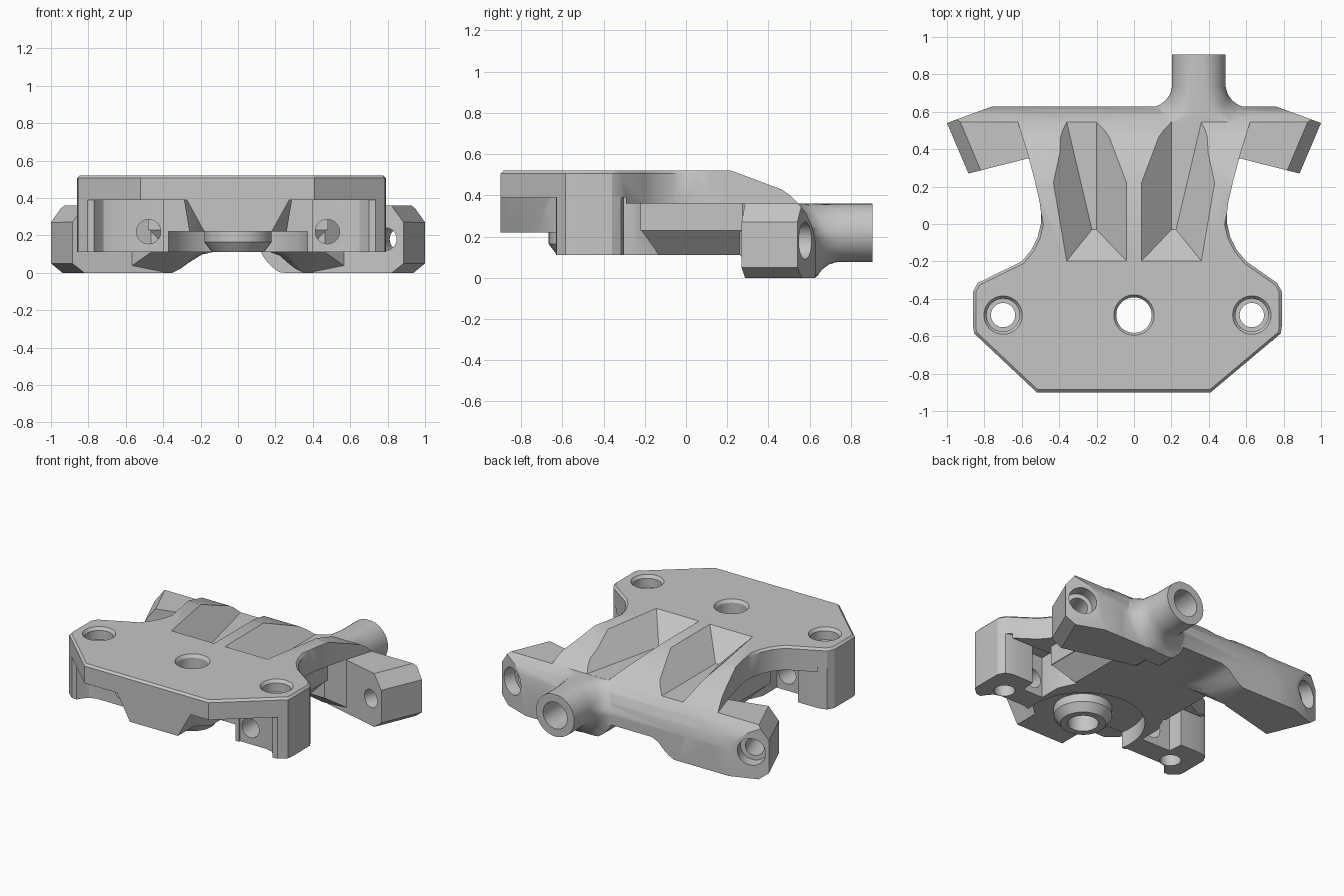
import bpy, bmesh, math
from mathutils import Vector, Matrix

cube = bpy.data.objects.get("Cube")
if cube:
    bpy.data.objects.remove(cube, do_unlink=True)

grey = bpy.data.materials.new("plain_grey")
grey.use_nodes = True
COL = (0.56, 0.56, 0.56, 1)
grey.diffuse_color = COL
grey.node_tree.nodes["Principled BSDF"].inputs["Base Color"].default_value = COL


def make(name, bm):
    bmesh.ops.recalc_face_normals(bm, faces=bm.faces)
    me = bpy.data.meshes.new(name)
    bm.to_mesh(me)
    bm.free()
    me.materials.append(grey)
    ob = bpy.data.objects.new(name, me)
    bpy.context.scene.collection.objects.link(ob)
    return ob


def loft(rings):
    """Solid through matching rings of 3D points, capped at both ends."""
    bm = bmesh.new()
    vs = [[bm.verts.new(p) for p in r] for r in rings]
    n = len(vs[0])
    for a, b in zip(vs, vs[1:]):
        for i in range(n):
            bm.faces.new((a[i], a[(i + 1) % n], b[(i + 1) % n], b[i]))
    bm.faces.new(vs[0])
    bm.faces.new(vs[-1])
    bmesh.ops.recalc_face_normals(bm, faces=bm.faces)
    return bm


def prism(low, z0, z1, high=None):
    high = high or low
    return loft([[(x, y, z0) for x, y in low], [(x, y, z1) for x, y in high]])


def lathe(profile, origin, axis, n=40):
    """Turned solid from (radius, distance) pairs along an axis."""
    rot = Vector(axis).to_track_quat('Z', 'Y').to_matrix().to_4x4()
    m = Matrix.Translation(origin) @ rot
    return loft([[m @ Vector((r * math.cos(2 * math.pi * i / n),
                              r * math.sin(2 * math.pi * i / n), d))
                  for i in range(n)] for r, d in profile])


def chop(bm, co, no):
    """Slice away the side the normal points to and cap the cut."""
    res = bmesh.ops.bisect_plane(bm, geom=bm.verts[:] + bm.edges[:] + bm.faces[:],
                                 plane_co=co, plane_no=no, clear_outer=True)
    edges = [e for e in res['geom_cut'] if isinstance(e, bmesh.types.BMEdge)]
    bmesh.ops.holes_fill(bm, edges=[e for e in edges if e.is_boundary], sides=0)


# Rear profile (y, z): sloping top rolling over into the vertical back
BACK = [(0.22, 0.52), (0.465, 0.428), (0.505, 0.40), (0.545, 0.36), (0.585, 0.308), (0.612, 0.25),
        (0.628, 0.18)]


def round_back(bm):
    for (y0, z0), (y1, z1) in zip(BACK, BACK[1:]):
        chop(bm, (0, y0, z0), (0, z0 - z1, y1 - y0))


def mirror_pts(pts, s, shift=0):
    return [(s * x + shift, y) for x, y in pts]


# Top plate with narrowing waist, chamfered rim and sloping rear
right = [(0.41, -0.90), (0.785, -0.585), (0.79, -0.55), (0.79, -0.36), (0.765, -0.315), (0.60, -0.20),
         (0.55, -0.14), (0.515, -0.07), (0.498, 0.0), (0.497, 0.06), (0.505, 0.12), (0.53, 0.23),
         (0.57, 0.38), (0.62, 0.54), (0.62, 0.628)]
left = [(-x - (0.07 if y < -0.25 and x > 0.7 else 0), y) for x, y in right]
left[0] = (-0.52, -0.90)
bm = prism(right + left[::-1], 0.36, 0.52)
rim = [e for e in bm.edges if all(v.co.z > 0.51 and v.co.y < 0.1 for v in e.verts)]
bmesh.ops.bevel(bm, geom=rim, offset=0.014, segments=1, affect='EDGES')
round_back(bm)
body = make("bracket_body", bm)

# The plate is thinner at the front
thin = ("front_underside", prism([(-1, -1), (1, -1), (1, -0.29), (-1, -0.29)], 0.2, 0.39))
adds, cuts = [], []

# Centre block and spine under the plate
block = [(0.40, -0.56), (0.40, -0.25), (0.33, -0.10)]
adds.append(("centre_block", prism(block + mirror_pts(block, -1)[::-1], 0.11, 0.40)))
spine = [(-0.48, -0.22), (0.48, -0.22), (0.48, 0.50), (-0.48, 0.50)]
spine_low = [(-0.36, -0.13), (0.36, -0.13), (0.36, 0.50), (-0.36, 0.50)]
adds.append(("spine", prism(spine, 0.23, 0.38)))
adds.append(("spine_underside", prism(spine_low, 0.11, 0.235, spine)))

# Front nose with slanting sides
low = [(0.18, -0.90), (0.18, -0.73), (0.26, -0.66), (0.26, -0.3)]
high = [(0.28, -0.90), (0.28, -0.82), (0.29, -0.66), (0.29, -0.3)]
adds.append(("front_nose", prism(low + mirror_pts(low, -1)[::-1], 0.22, 0.40,
                                 high + mirror_pts(high, -1)[::-1])))

# Rear beam with an arch between the arms
arch = [(0.62, 0.36), (0.62, 0.0), (0.35, 0.0), (0.31, 0.02), (0.27, 0.05), (0.23, 0.09), (0.18, 0.11)]
arch += mirror_pts(arch, -1)[::-1]
bm = loft([[(x * 0.75, 0.26, max(z, 0.11)) for x, z in arch], [(x, 0.40, z) for x, z in arch],
           [(x, 0.628, z) for x, z in arch]])
round_back(bm)
adds.append(("rear_beam", bm))

for s, shift, side in ((1, 0, "left"), (-1, -0.07, "right")):
    # Leg under each plate corner, with its thinner inner wall
    leg = [(0.25, -0.55), (0.60, -0.55), (0.65, -0.565), (0.68, -0.60), (0.70, -0.63), (0.735, -0.628),
           (0.785, -0.585), (0.79, -0.55), (0.79, -0.36), (0.765, -0.315), (0.715, -0.30), (0.56, -0.30),
           (0.55, -0.40), (0.25, -0.40)]
    adds.append((side + "_leg", prism(mirror_pts(leg, s, shift), 0.11, 0.395)))
    # Swept rear arm with chamfered tip
    arm = [(0.40, 0.628), (0.76, 0.628), (1.0, 0.54), (0.885, 0.27), (0.40, 0.393)]
    bm = prism(mirror_pts(arm, s), 0.0, 0.36)
    out = Vector((0.92 * s, -0.39, 0))
    tip = Vector((s, 0.54, 0))
    chop(bm, tip + Vector((0, 0, 0.27)), out + Vector((0, 0, 0.75)))
    chop(bm, tip + Vector((0, 0, 0.05)), out + Vector((0, 0, -1.3)))
    round_back(bm)
    adds.append((side + "_arm", bm))
    # Arm screw hole, counterbored from behind
    cuts.append(("arm_hole", lathe([(0.09, -0.2), (0.09, 0.28), (0.06, 0.28), (0.06, 0.7)],
                                   (s * 0.965, 0.765, 0.18), (-0.35 * s, -0.94, 0))))
    # Corner hole, widened at the top
    cuts.append(("corner_hole", lathe([(0.065, 0), (0.065, 0.44), (0.088, 0.44), (0.088, 0.50),
                                       (0.11, 0.53)], (0.63 if s > 0 else -0.70, -0.487, 0), (0, 0, 1))))
    # Horizontal hole through the leg wall
    cuts.append(("wall_hole", lathe([(0.065, 0), (0.065, 0.42)], (s * 0.478, -0.72, 0.22), (0, 1, 0))))
    # Tapered valley in the sloping top
    floor = [(0.20, -0.03), (0.225, -0.03), (0.42, 0.8), (0.20, 0.8)]
    brim = [(0.0, -0.24), (0.394, -0.24), (0.57, 0.8), (0.0, 0.8)]
    cuts.append(("valley", prism(mirror_pts(floor, s), 0.3605, 0.56, mirror_pts(brim, s))))

# Offset rear tube whose flared root follows the rounded back
bm = lathe([(0.25, 0.50), (0.25, 0.622), (0.212, 0.637), (0.18, 0.66), (0.155, 0.695), (0.143, 0.735),
            (0.143, 0.905)], (0.347, 0, 0.22), (0, 1, 0), 48)
for v in bm.verts:
    v.co.z = min(max(v.co.z, 0.0), 0.36)
    if v.co.y < 0.71:
        v.co.y -= max(0, v.co.z - 0.2) * 0.55
adds.append(("rear_tube", bm))
cuts.append(("tube_bore", lathe([(0.09, 0.56), (0.09, 1.0)], (0.347, 0, 0.22), (0, 1, 0))))

# Round recess beneath, a chamfered boss in it, and the centre hole
recess = ("recess", lathe([(0.38, -0.1), (0.38, 0.22)], (0, -0.487, 0), (0, 0, 1), 64))
boss = ("centre_boss", lathe([(0.14, 0.112), (0.18, 0.165), (0.18, 0.26)], (0, -0.487, 0), (0, 0, 1)))
cuts.append(("centre_hole", lathe([(0.095, 0), (0.095, 0.50), (0.115, 0.53)],
                                  (0, -0.487, 0), (0, 0, 1))))

# Combine every part into one solid
steps = [(thin, 'DIFFERENCE')] + [(p, 'UNION') for p in adds]
steps += [(recess, 'DIFFERENCE'), (boss, 'UNION')] + [(p, 'DIFFERENCE') for p in cuts]
bpy.context.view_layer.objects.active = body
for (name, bm), op in steps:
    tool = make(name, bm)
    tool.hide_render = True
    mod = body.modifiers.new(name, 'BOOLEAN')
    mod.operation = op
    mod.solver = 'EXACT'
    mod.object = tool
    bpy.ops.object.modifier_apply(modifier=mod.name)
    bpy.data.objects.remove(tool, do_unlink=True)

for o in bpy.context.selected_objects:
    o.select_set(False)
body.select_set(True)
bpy.ops.object.shade_smooth_by_angle(angle=math.radians(27))
